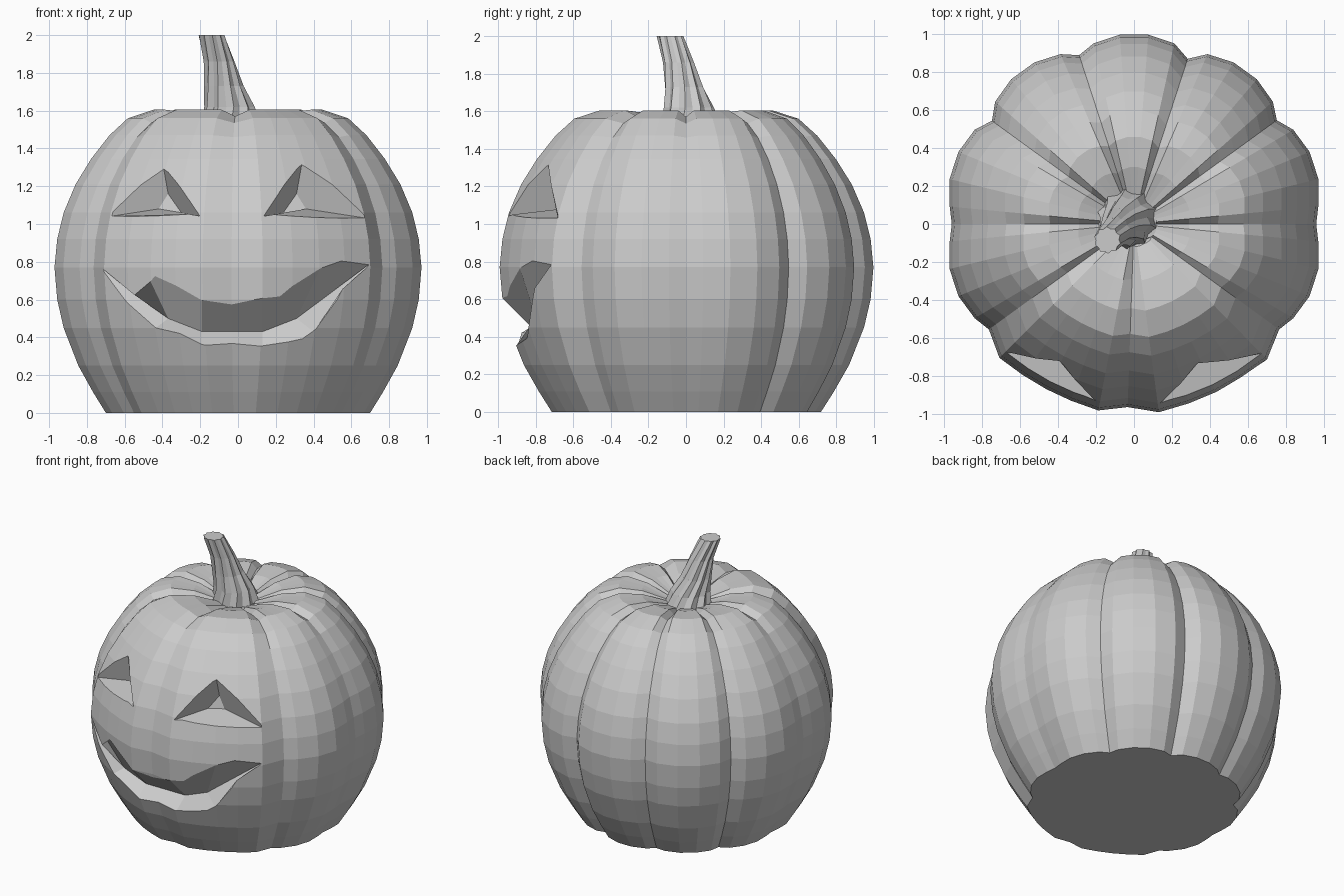
import bpy, bmesh
from math import sin, cos, radians, pi
from mathutils import Vector

if "Cube" in bpy.data.objects:
    bpy.data.objects.remove(bpy.data.objects["Cube"])

AXIS = -0.03  # the face is symmetric about this x


def finish(name, bm):
    bmesh.ops.recalc_face_normals(bm, faces=bm.faces[:])
    me = bpy.data.meshes.new(name)
    bm.to_mesh(me)
    bm.free()
    ob = bpy.data.objects.new(name, me)
    bpy.context.collection.objects.link(ob)
    return ob


def loft(name, rings):
    """Closed, capped skin over rings of equal length."""
    bm = bmesh.new()
    vs = [[bm.verts.new(p) for p in ring] for ring in rings]
    n = len(vs[0])
    for a, b in zip(vs, vs[1:]):
        for i in range(n):
            j = (i + 1) % n
            bm.faces.new((a[i], a[j], b[j], b[i]))
    bm.faces.new(vs[0])
    bm.faces.new(vs[-1])
    return finish(name, bm)


# Lobed body: groove angle and groove radius, the two front lobes are wider
grooves = [(0, .96), (36, .93), (72, .915), (108, .935), (144, .925), (180, .96),
           (216, .945), (268, .965), (324, .945), (360, .96)]
narrow = [(.15, .975), (.38, 1.0), (.62, 1.0), (.85, .975)]
wide = [(.17, 1.0), (.34, .988), (.5, .985), (.66, .988), (.83, 1.0)]
section = []
for (a0, r0), (a1, r1) in zip(grooves, grooves[1:]):
    section.append((a0, r0, 1))
    for t, r in (wide if a1 - a0 > 40 else narrow):
        section.append((a0 + (a1 - a0) * t, r, 0))

profile = [(.72, 0, 0), (.79, .11, 0), (.87, .25, 0), (.95, .45, 0), (.985, .6, 0),
           (1.0, .77, 0), (.985, .92, 0), (.95, 1.06, 0), (.885, 1.21, 0), (.80, 1.345, 0),
           (.70, 1.47, .01), (.60, 1.56, .025), (.46, 1.605, .035), (.30, 1.59, .04), (.12, 1.53, .02)]
rings = []
for R, z, dip in profile:
    rings.append([(R * r * cos(radians(a)), R * r * sin(radians(a)), z - dip * g)
                  for a, r, g in section])
body = loft("pumpkin_body", rings)

# Carved face cutters
cutters = []
eye_outer = [(.65, -.68, 1.04), (.16, -.96, 1.04), (.37, -.74, 1.33)]
eye_inner = [(.39, -.67, 1.08), (.27, -.69, 1.06), (.34, -.66, 1.16)]
for s in (-1, 1):
    flip = lambda p: Vector((AXIS + s * p[0], p[1], p[2]))
    inner = [flip(p) for p in eye_inner]
    outer = [i + (flip(o) - i) * 1.5 for i, o in zip(inner, eye_outer)]
    cutters.append(loft("eye_cutter", [inner, outer]))

# Mouth stations: upper lip, inner crease, lower lip
stations = [((.16, -.98, .61), (.16, -.80, .43), (.16, -.915, .345)),
            ((.43, -.86, .69), (.34, -.80, .50), (.43, -.84, .43))]
half = []
for u, i, l in stations:
    u, i, l = Vector(u), Vector(i), Vector(l)
    half.append([i + (u - i) * 1.7, i, i + (l - i) * 1.9])
half.append([Vector((.79, -.81, .815)), Vector((.70, -.69, .775)), Vector((.79, -.81, .79))])
mirror = [[Vector((-p.x, p.y, p.z)) for p in st] for st in reversed(half)]
cutters.append(loft("mouth_cutter", [[p + Vector((AXIS, 0, 0)) for p in st] for st in mirror + half]))

bpy.context.view_layer.objects.active = body
for c in cutters:
    c.hide_render = True
    m = body.modifiers.new("carve", 'BOOLEAN')
    m.operation = 'DIFFERENCE'
    m.solver = 'EXACT'
    m.object = c
    bpy.ops.object.modifier_apply(modifier=m.name)
    bpy.data.objects.remove(c)

# Twisted, ribbed, leaning stem
path = [(-.04, .03, 1.52, .165), (-.045, .015, 1.62, .135), (-.075, -.01, 1.73, .105),
        (-.10, -.04, 1.86, .083), (-.14, -.085, 2.0, .071)]
N = 20
stem_rings = []
for k, (x, y, z, r) in enumerate(path):
    ring = []
    for i in range(N):
        a = 2 * pi * i / N + k * .17
        rr = r * (1.0 if i % 2 else .86)
        ring.append((x + rr * cos(a), y + rr * sin(a), z))
    stem_rings.append(ring)
loft("stem", stem_rings)
